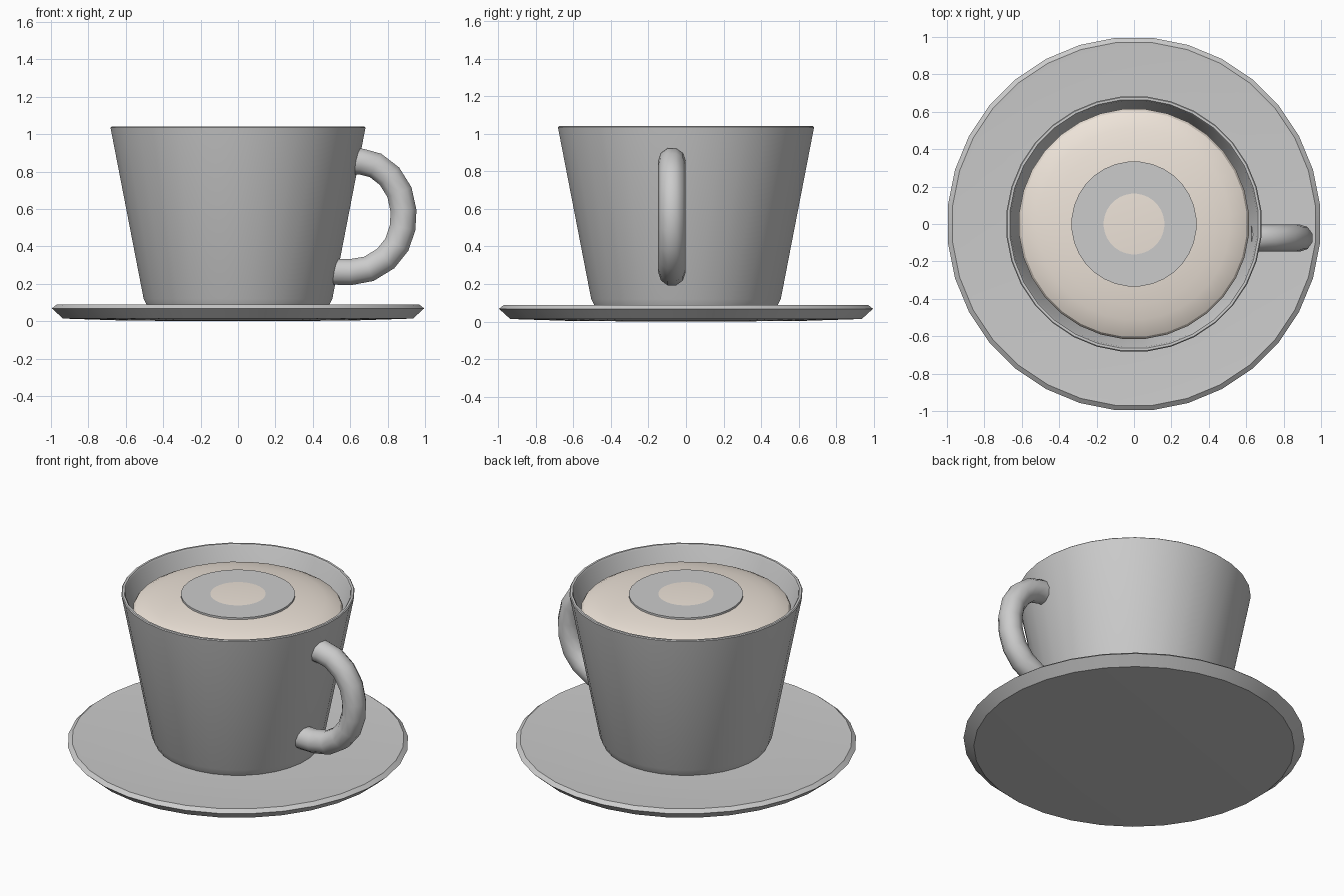
import bpy, bmesh, math

if "Cube" in bpy.data.objects:
    bpy.data.objects.remove(bpy.data.objects["Cube"])

SIDES = 32


def smooth(obj, angle=30):
    bpy.ops.object.select_all(action='DESELECT')
    obj.select_set(True)
    bpy.context.view_layer.objects.active = obj
    bpy.ops.object.shade_smooth_by_angle(angle=math.radians(angle))


def lathe(name, profile, sides=SIDES):
    """Revolve an (r, z) profile that starts and ends on the axis."""
    bm = bmesh.new()
    offset = math.pi / sides
    rings = []
    for r, z in profile:
        if r == 0:
            rings.append([bm.verts.new((0, 0, z))] * sides)
        else:
            rings.append([bm.verts.new((r * math.cos(offset + 2 * math.pi * i / sides),
                                        r * math.sin(offset + 2 * math.pi * i / sides), z))
                          for i in range(sides)])
    for a, b in zip(rings, rings[1:]):
        for i in range(sides):
            j = (i + 1) % sides
            bm.faces.new(list(dict.fromkeys((a[i], a[j], b[j], b[i]))))
    bmesh.ops.recalc_face_normals(bm, faces=bm.faces)
    mesh = bpy.data.meshes.new(name)
    bm.to_mesh(mesh)
    bm.free()
    obj = bpy.data.objects.new(name, mesh)
    bpy.context.collection.objects.link(obj)
    smooth(obj)
    return obj


# Saucer: thin, slightly dished plate with a bevelled rim
lathe("saucer", [(0, 0), (0.6, 0.003), (0.94, 0.014), (1.0, 0.068), (0.975, 0.088),
                 (0.95, 0.086), (0.5, 0.076), (0, 0.076)])

# Cup: tapered hollow wall with a small foot bevel and a thin lip
lathe("cup", [(0, 0.076), (0.485, 0.076), (0.507, 0.12), (0.685, 1.035), (0.68, 1.04),
              (0.667, 1.04), (0.66, 1.03), (0.48, 0.14), (0, 0.14)])

# Foam: flattened ball filling the mouth of the cup
foam = lathe("foam", [(0.617 * math.sin(math.pi * i / 16) if 0 < i < 16 else 0,
                       0.93 - 0.1 * math.cos(math.pi * i / 16)) for i in range(17)])
mat = bpy.data.materials.new("cream")
mat.diffuse_color = (0.85, 0.77, 0.69, 1)
mat.use_nodes = True
mat.node_tree.nodes["Principled BSDF"].inputs["Base Color"].default_value = mat.diffuse_color
foam.data.materials.append(mat)
smooth(foam, 60)

# Disc floating on the foam, the foam's crown just breaking through
lathe("foam_disc", [(0, 1.006), (0.335, 1.006), (0.335, 1.026), (0, 1.026)])

# Handle: round tube swept along a C-shaped path
path = [(0.625, 0.855), (0.66, 0.853), (0.735, 0.833), (0.81, 0.775), (0.863, 0.69),
        (0.885, 0.59), (0.88, 0.5), (0.85, 0.41), (0.79, 0.335), (0.70, 0.28),
        (0.6, 0.262), (0.5, 0.265)]
curve = bpy.data.curves.new("handle", 'CURVE')
curve.dimensions = '3D'
curve.bevel_depth = 0.073
curve.bevel_resolution = 3
curve.use_fill_caps = True
spline = curve.splines.new('POLY')
spline.points.add(len(path) - 1)
for p, (x, z) in zip(spline.points, path):
    p.co = (x, -0.075, z, 1)
handle = bpy.data.objects.new("handle", curve)
bpy.context.collection.objects.link(handle)
bpy.ops.object.select_all(action='DESELECT')
handle.select_set(True)
bpy.context.view_layer.objects.active = handle
bpy.ops.object.convert(target='MESH')
smooth(bpy.context.view_layer.objects.active, 45)
